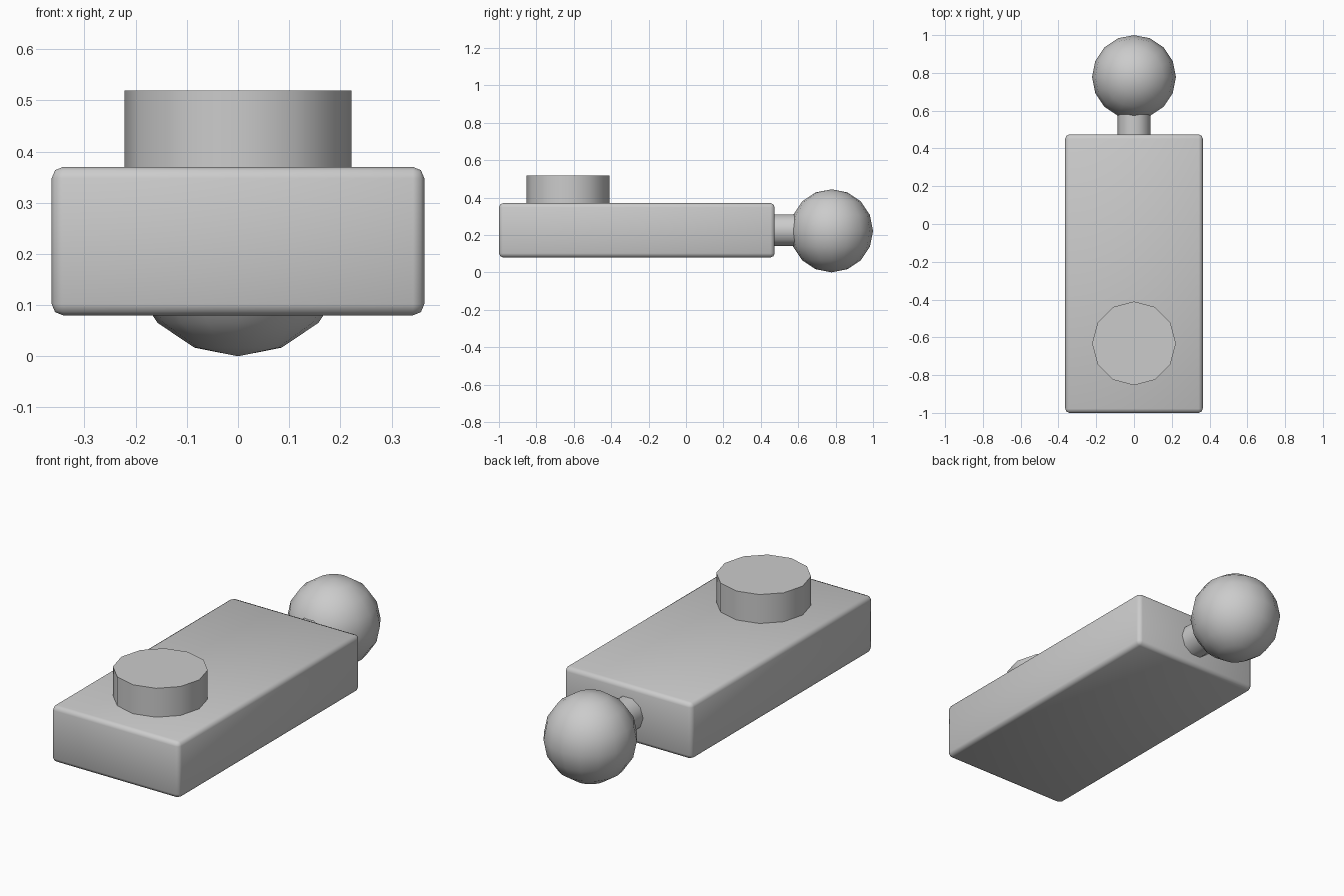
import bpy
import math

cube = bpy.data.objects.get("Cube")
if cube:
    bpy.data.objects.remove(cube, do_unlink=True)

GREY = (0.6, 0.6, 0.6, 1.0)
grey = bpy.data.materials.new("plain_grey")
grey.use_nodes = True
grey.diffuse_color = GREY
grey.node_tree.nodes["Principled BSDF"].inputs["Base Color"].default_value = GREY


def finish(name, angle):
    """Name, colour and smooth the active part."""
    part = bpy.context.object
    part.name = name
    part.data.materials.append(grey)
    bpy.ops.object.shade_smooth_by_angle(angle=math.radians(angle))
    return part


def cylinder(name, sides, radius, start, end, rotation):
    """Cylinder whose axis runs between two points."""
    centre = [(a + b) / 2 for a, b in zip(start, end)]
    bpy.ops.mesh.primitive_cylinder_add(
        vertices=sides, radius=radius, depth=math.dist(start, end),
        location=centre, rotation=rotation)
    return finish(name, 40)


# Long body with softly rounded edges
bpy.ops.mesh.primitive_cube_add(size=1, location=(0, -0.263, 0.225))
body = bpy.context.object
body.scale = (0.728, 1.474, 0.29)
bpy.ops.object.transform_apply(location=False, rotation=False, scale=True)
bevel = body.modifiers.new("rounded_edges", "BEVEL")
bevel.width = 0.022
bevel.segments = 2
bpy.ops.object.modifier_apply(modifier=bevel.name)
finish("body", 60)

# Round stud on top, near the front
cylinder("stud", 12, 0.222, (0, -0.632, 0.36), (0, -0.632, 0.519), (0, 0, 0))

# Short neck, with a corner on each side and flats above and below
cylinder("neck", 10, 0.0875, (0, 0.46, 0.225), (0, 0.62, 0.225),
         (math.pi / 2, math.pi / 2, 0))

# Ball at the back
bpy.ops.mesh.primitive_uv_sphere_add(
    segments=16, ring_count=8, radius=0.222, location=(0, 0.778, 0.222))
finish("ball", 60)
